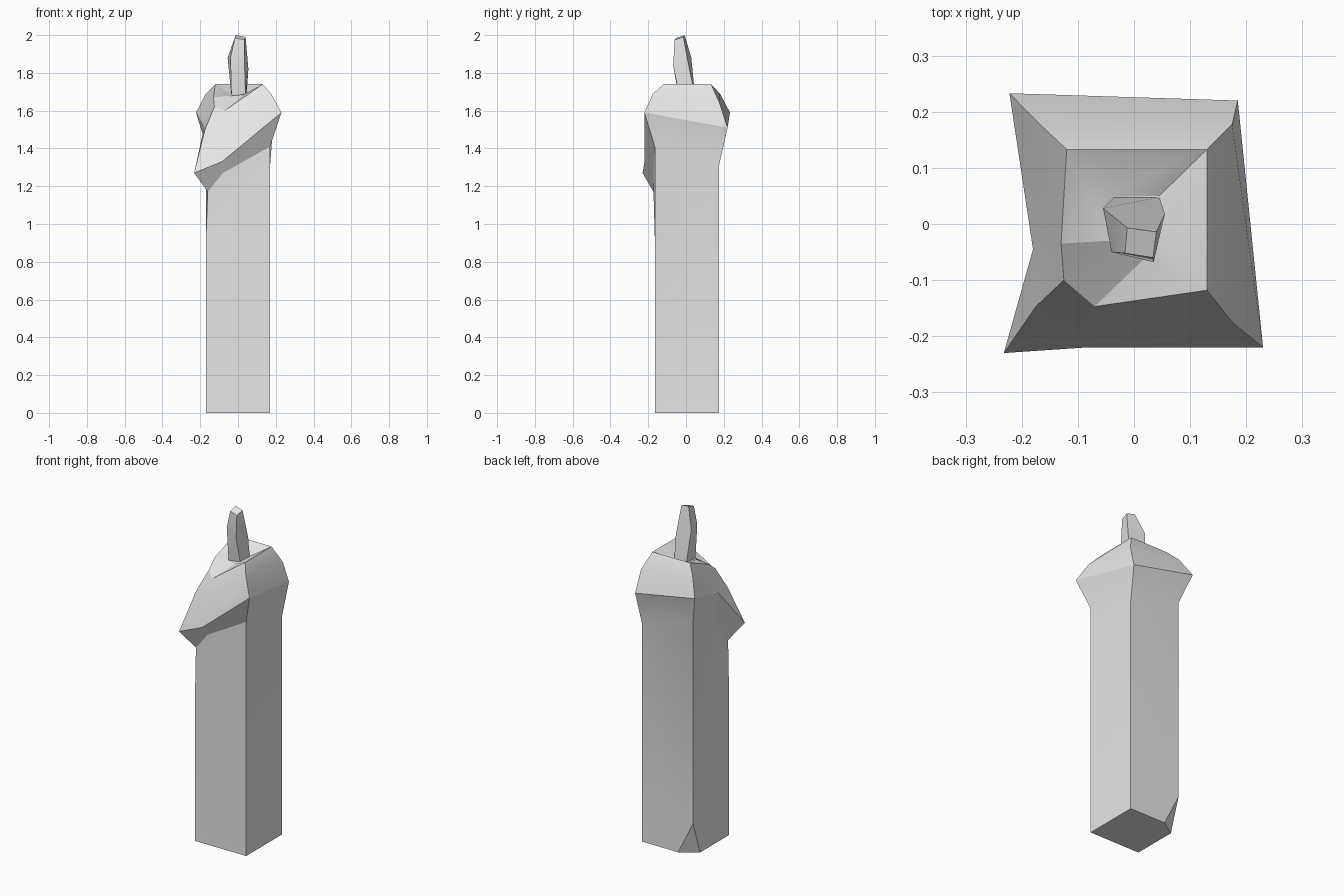
import bpy, bmesh, math

if "Cube" in bpy.data.objects:
    bpy.data.objects.remove(bpy.data.objects["Cube"])

grey = bpy.data.materials.new("pale grey wax")
grey.diffuse_color = (0.8, 0.8, 0.8, 1)
grey.use_nodes = True
grey.node_tree.nodes["Principled BSDF"].inputs["Base Color"].default_value = grey.diffuse_color


def bridge(bm, a, b, skip=()):
    n = len(a)
    for i in range(n):
        if i not in skip:
            j = (i + 1) % n
            bm.faces.new((a[i], a[j], b[j], b[i]))


def finish(bm, name, angle):
    bmesh.ops.recalc_face_normals(bm, faces=bm.faces)
    mesh = bpy.data.meshes.new(name)
    bm.to_mesh(mesh)
    bm.free()
    ob = bpy.data.objects.new(name, mesh)
    mesh.materials.append(grey)
    bpy.context.collection.objects.link(ob)
    bpy.ops.object.select_all(action='DESELECT')
    ob.select_set(True)
    bpy.context.view_layer.objects.active = ob
    bpy.ops.object.shade_smooth_by_angle(angle=math.radians(angle))


# Melted top: loops ordered back right, back left, left, front left, front middle, front right
low = [(.17, .175, 1.31), (-.17, .175, 1.42), (-.17, -.045, 1.32),
       (-.16, -.172, 1.17), (-.08, -.175, 1.27), (.17, -.165, 1.41)]
wide = [(.185, .22, 1.51), (-.222, .233, 1.59), (-.18, -.045, 1.51),
        (-.232, -.23, 1.27), (-.085, -.22, 1.33), (.23, -.22, 1.59)]
shoulder = [(.175, .178, 1.64), (-.17, .18, 1.69), (-.15, -.04, 1.58),
            (-.175, -.147, 1.50), (-.08, -.185, 1.49), (.175, -.175, 1.69)]
rim = [(.13, .133, 1.74), (-.12, .133, 1.74), (-.13, -.035, 1.67),
       (-.125, -.10, 1.62), (-.07, -.147, 1.60), (.13, -.118, 1.74)]
pool = [(.045, .05, 1.69), (-.04, .05, 1.69), (-.045, -.03, 1.68),
        (-.035, -.045, 1.675), (.02, -.06, 1.68), (.045, -.04, 1.69)]

bm = bmesh.new()
rows = [[bm.verts.new(p) for p in r] for r in (low, wide, shoulder, rim, pool)]
for a, b in zip(rows, rows[1:]):
    bridge(bm, a, b)
bm.faces.new(rows[-1])

# Square shaft with one chipped foot corner and a run of wax on the front left edge
br, bl, le, fl, fm, fr = rows[0]
v = lambda *p: bm.verts.new(p)
foot_br, foot_fr, foot_fl = v(.17, .175, 0), v(.17, -.165, 0), v(-.17, -.165, 0)
chip_a, chip_b, chip_top = v(-.07, .175, 0), v(-.17, .11, 0), v(-.17, .175, .2)
run = v(-.17, -.165, .92)
for f in ((foot_br, chip_a, chip_b, foot_fl, foot_fr),
          (chip_a, chip_b, chip_top),
          (foot_br, chip_a, chip_top, bl, br),
          (chip_top, chip_b, foot_fl, run, le, bl),
          (run, fl, le),
          (foot_fl, foot_fr, fr, run),
          (run, fr, fm), (run, fm, fl),
          (foot_fr, foot_br, br, fr)):
    bm.faces.new(f)
finish(bm, "candle_body", 20)

# Bent four-sided wick
wick = [[(.045, .048, 1.68), (-.035, .048, 1.68), (-.035, -.04, 1.68), (.04, -.035, 1.68)],
        [(.055, .018, 1.82), (-.055, .028, 1.88), (-.04, -.05, 1.88), (.035, -.068, 1.84)],
        [(.04, -.014, 1.99), (-.012, -.007, 2.0), (-.016, -.052, 1.985), (.034, -.06, 1.975)]]
bm = bmesh.new()
rows = [[bm.verts.new(p) for p in r] for r in wick]
for a, b in zip(rows, rows[1:]):
    bridge(bm, a, b)
bm.faces.new(rows[0])
bm.faces.new(rows[-1])
finish(bm, "wick", 20)
